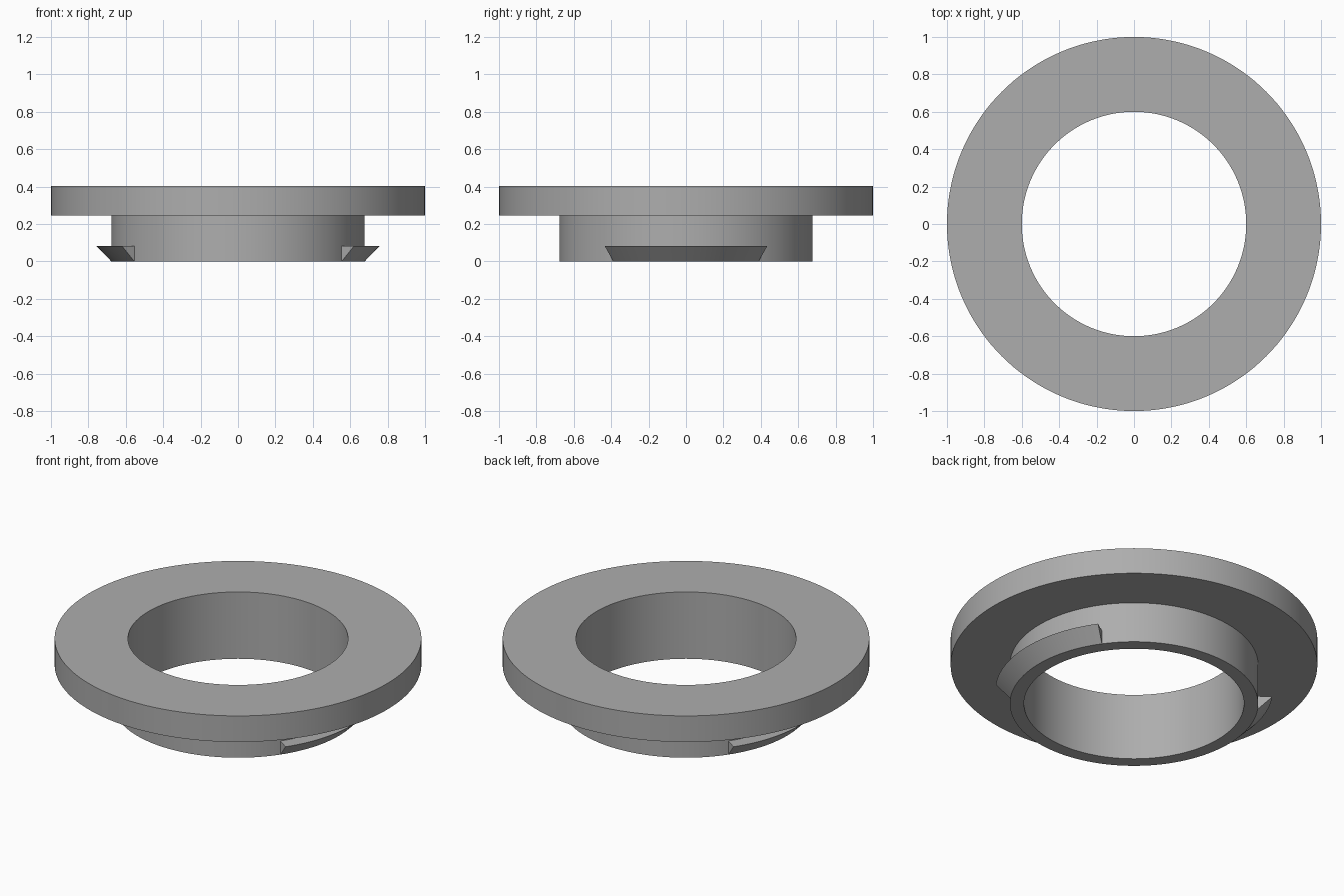
import bpy, bmesh
from math import cos, sin, radians

if "Cube" in bpy.data.objects:
    bpy.data.objects.remove(bpy.data.objects["Cube"], do_unlink=True)

STEP = 2.5  # degrees per facet
BORE, SLEEVE, FLANGE, LIP = 0.60, 0.677, 1.0, 0.757
HEIGHT, FLANGE_BASE, LIP_TOP = 0.402, 0.245, 0.082

grey = bpy.data.materials.new("plain grey")
grey.use_nodes = True
colour = (0.42, 0.42, 0.42, 1)
grey.diffuse_color = colour
grey.node_tree.nodes["Principled BSDF"].inputs["Base Color"].default_value = colour


def sweep(name, profile, start=0, end=360):
    """Turn a closed (radius, height) profile about z, capping partial arcs."""
    full = end - start == 360
    count = round((end - start) / STEP)
    bm = bmesh.new()
    rings = []
    for i in range(count if full else count + 1):
        a = radians(start + i * STEP)
        rings.append([bm.verts.new((r * cos(a), r * sin(a), z)) for r, z in profile])
    n = len(profile)
    for i in range(count):
        p, q = rings[i], rings[(i + 1) % len(rings)]
        for j in range(n):
            k = (j + 1) % n
            bm.faces.new((p[j], q[j], q[k], p[k]))
    if not full:
        bm.faces.new(rings[0])
        bm.faces.new(rings[-1])
    bmesh.ops.recalc_face_normals(bm, faces=bm.faces)
    mesh = bpy.data.meshes.new(name)
    bm.to_mesh(mesh)
    bm.free()
    mesh.materials.append(grey)
    obj = bpy.data.objects.new(name, mesh)
    bpy.context.collection.objects.link(obj)
    bpy.ops.object.select_all(action="DESELECT")
    obj.select_set(True)
    bpy.context.view_layer.objects.active = obj
    bpy.ops.object.shade_smooth_by_angle(angle=radians(30))
    return obj


# Flange and sleeve turned as one hollow body
sweep("flanged_collar", [(BORE, 0), (SLEEVE, 0), (SLEEVE, FLANGE_BASE),
                         (FLANGE, FLANGE_BASE), (FLANGE, HEIGHT), (BORE, HEIGHT)])

# Wedge-shaped snap lips on both sides of the sleeve
wedge = [(SLEEVE, 0), (LIP, LIP_TOP), (SLEEVE, LIP_TOP)]
for side, centre in (("left", 0), ("right", 180)):
    sweep(side + "_snap_lip", wedge, centre - 35, centre + 35)
